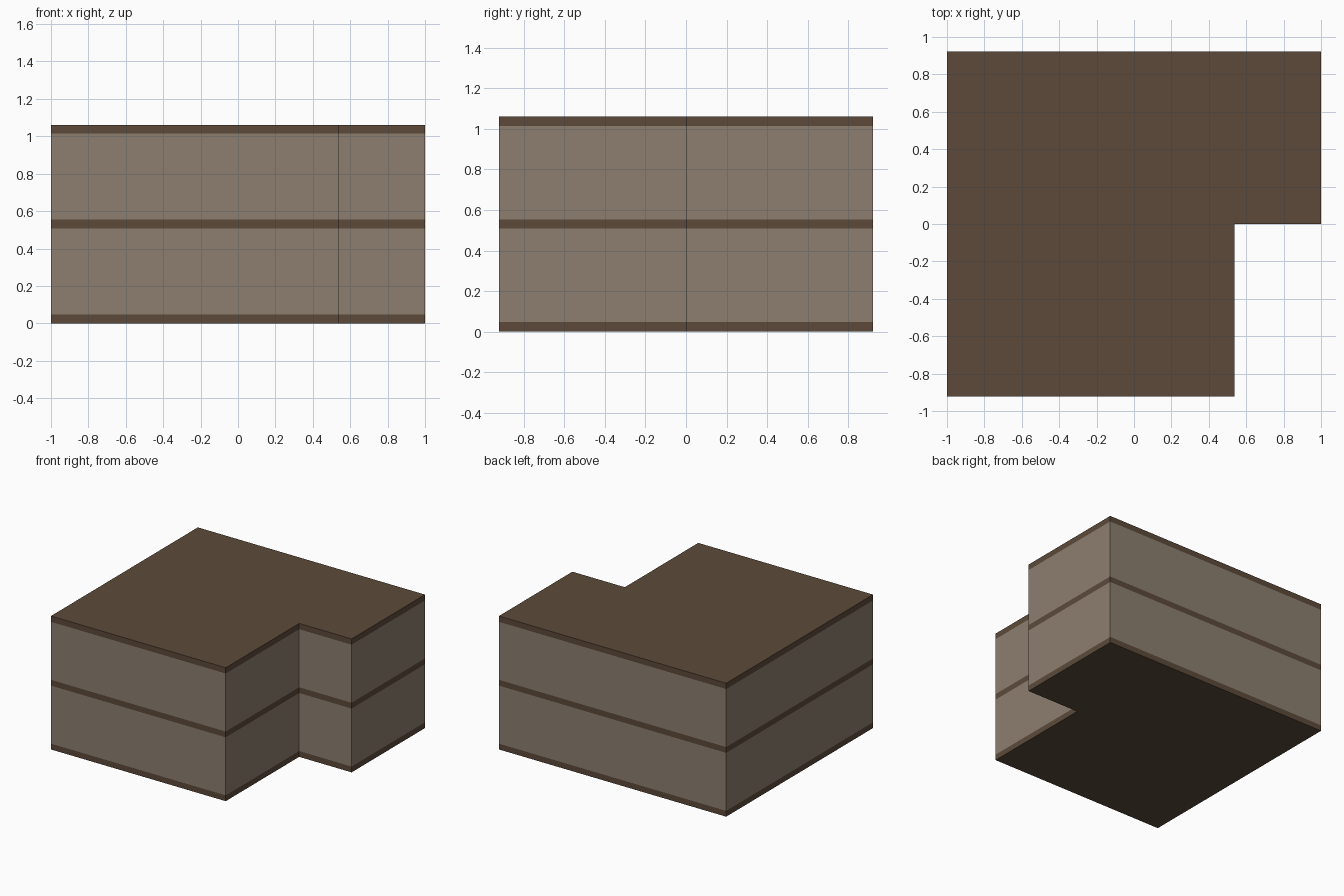
import bpy, bmesh

if "Cube" in bpy.data.objects:
    bpy.data.objects.remove(bpy.data.objects["Cube"])

U = 2 / 13                      # one plan unit: the block is 13 x 12 units
BAND, WALL = 0.3 * U, 3 * U     # slab edge and storey wall heights

# L-shaped plan with the front right corner notched out, anticlockwise
PLAN = [(-6.5, -6), (3.5, -6), (3.5, 0), (6.5, 0), (6.5, 6), (-6.5, 6)]


def material(name, rgb):
    lin = [((c / 255 + 0.055) / 1.055) ** 2.4 for c in rgb]
    m = bpy.data.materials.new(name)
    m.diffuse_color = (*lin, 1)
    m.use_nodes = True
    m.node_tree.nodes["Principled BSDF"].inputs["Base Color"].default_value = m.diffuse_color
    return m


def storey_ring(name, z, height, mat, bottom=False, top=False):
    """Plan outline extruded upwards, capped only where it is exposed."""
    bm = bmesh.new()
    low = [bm.verts.new((x * U, y * U, z)) for x, y in PLAN]
    high = [bm.verts.new((x * U, y * U, z + height)) for x, y in PLAN]
    n = len(PLAN)
    for i in range(n):
        j = (i + 1) % n
        bm.faces.new((low[i], low[j], high[j], high[i]))
    if bottom:
        bm.faces.new(low[::-1])
    if top:
        bm.faces.new(high)
    me = bpy.data.meshes.new(name)
    bm.to_mesh(me)
    bm.free()
    me.materials.append(mat)
    bpy.context.collection.objects.link(bpy.data.objects.new(name, me))


brown = material("dark brown trim", (92, 74, 58))
taupe = material("taupe wall", (140, 127, 111))

# Slab bands alternating with storey walls
step = BAND + WALL
for i, name in enumerate(("base_slab", "middle_band", "roof_slab")):
    storey_ring(name, i * step, BAND, brown, bottom=i == 0, top=i == 2)
for i, name in enumerate(("lower_wall", "upper_wall")):
    storey_ring(name, i * step + BAND, WALL, taupe)
